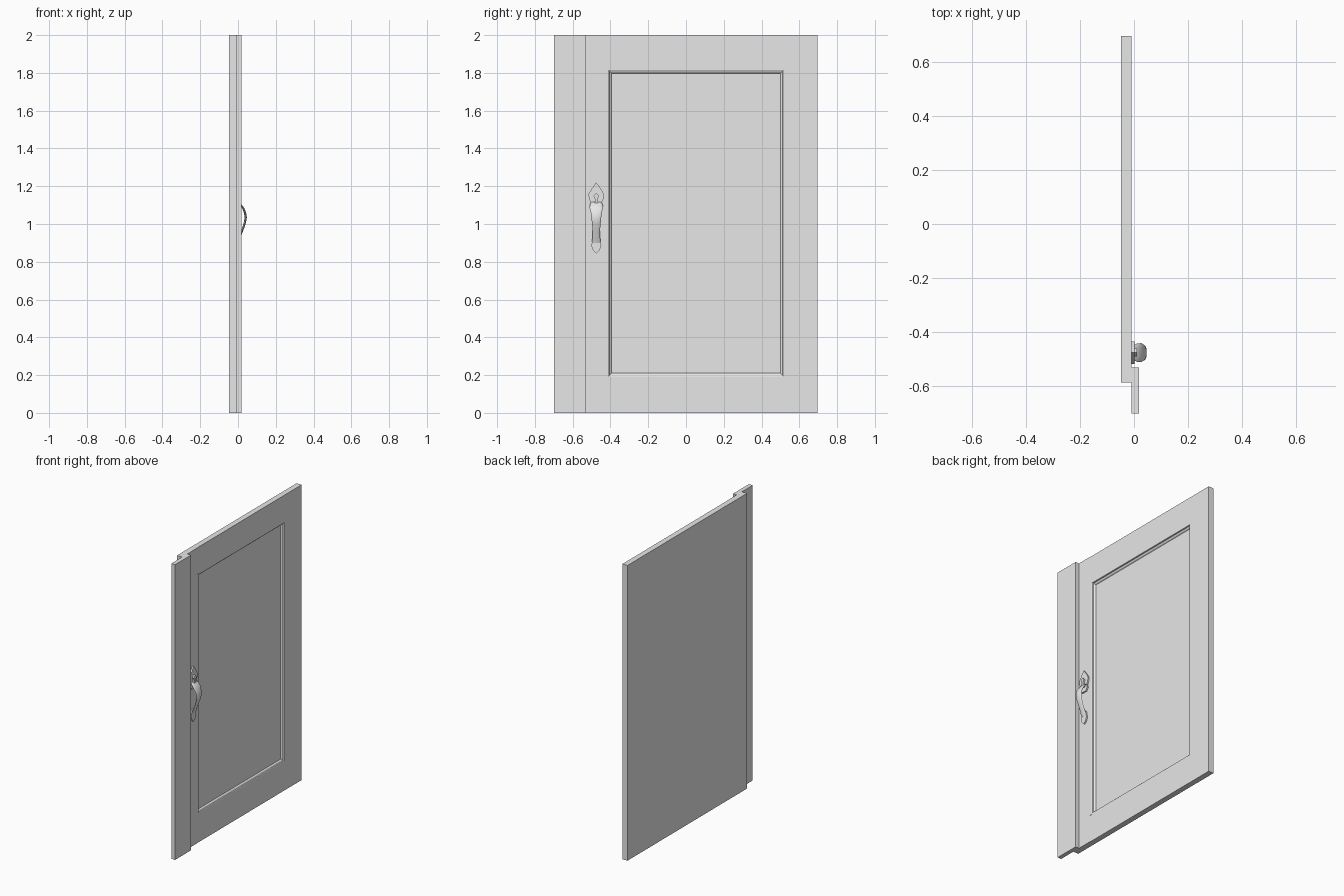
import bpy, bmesh, math

cube = bpy.data.objects.get("Cube")
if cube:
    bpy.data.objects.remove(cube, do_unlink=True)

# One plain grey for the whole door
grey = bpy.data.materials.new("light_grey")
grey.use_nodes = True
colour = (0.8, 0.8, 0.8, 1)
grey.diffuse_color = colour
grey.node_tree.nodes["Principled BSDF"].inputs["Base Color"].default_value = colour


def finish(name, bm, smooth=False):
    bmesh.ops.recalc_face_normals(bm, faces=bm.faces)
    mesh = bpy.data.meshes.new(name)
    bm.to_mesh(mesh)
    bm.free()
    mesh.materials.append(grey)
    obj = bpy.data.objects.new(name, mesh)
    bpy.context.collection.objects.link(obj)
    if smooth:
        bpy.ops.object.select_all(action="DESELECT")
        obj.select_set(True)
        bpy.context.view_layer.objects.active = obj
        bpy.ops.object.shade_smooth_by_angle(angle=math.radians(40))
    return obj


def box(name, x, y, z):
    bm = bmesh.new()
    bmesh.ops.create_cube(bm, size=1)
    for v in bm.verts:
        for i, (lo, hi) in enumerate((x, y, z)):
            v.co[i] = hi if v.co[i] > 0 else lo
    return finish(name, bm)


def plate(name, half_outline, x0, x1, y):
    """Extrude a mirrored outline of (half width, z) along x."""
    pts = [(y + w, z) for w, z in half_outline]
    pts += [(y - w, z) for w, z in reversed(half_outline) if w > 0]
    bm = bmesh.new()
    face = bm.faces.new([bm.verts.new((x0, py, pz)) for py, pz in pts])
    ext = bmesh.ops.extrude_face_region(bm, geom=[face])
    for v in ext["geom"]:
        if isinstance(v, bmesh.types.BMVert):
            v.co.x = x1
    return finish(name, bm)


def loft(name, rings, closed_start=True, smooth=False):
    bm = bmesh.new()
    loops = [[bm.verts.new(p) for p in ring] for ring in rings]
    n = len(loops[0])
    for a, b in zip(loops, loops[1:]):
        for i in range(n):
            j = (i + 1) % n
            bm.faces.new((a[i], a[j], b[j], b[i]))
    if closed_start:
        bm.faces.new(loops[0])
    bm.faces.new(loops[-1])
    return finish(name, bm, smooth)


# Main dimensions
BACK, FRONT, FLOOR = -0.048, -0.010, -0.030
Y0, Y1 = -0.585, 0.695
LEFT, RIGHT, LOW, HIGH = -0.412, 0.517, 0.193, 1.815
SEAM = -0.427
STILE = FRONT + 0.0015

# Door frame: stiles, rails and backing board
box("backing_board", (BACK, FLOOR - 0.004), (Y0, Y1), (0, 2))
box("latch_stile", (FLOOR - 0.004, STILE), (Y0, SEAM), (0, 2))
box("latch_stile_lip", (FLOOR - 0.004, STILE), (SEAM, LEFT), (LOW - 0.008, HIGH + 0.008))
box("hinge_stile", (FLOOR - 0.004, FRONT), (RIGHT, Y1), (0, 2))
box("bottom_rail", (FLOOR - 0.004, FRONT), (SEAM, RIGHT), (0, LOW))
box("top_rail", (FLOOR - 0.004, FRONT), (SEAM, RIGHT), (HIGH, 2))

# Moulded edge stepping down to the sunk panel
steps = [(0, FRONT), (0.004, -0.012), (0.006, -0.019), (0.014, -0.023), (0.018, FLOOR)]
loft("sunk_panel", [[(x, LEFT + d, LOW + d), (x, RIGHT - d, LOW + d),
                     (x, RIGHT - d, HIGH - d), (x, LEFT + d, HIGH - d)]
                    for d, x in steps], closed_start=False)

# Cover strip along the opening edge
box("cover_strip", (-0.009, 0.019), (-0.70, -0.53), (0, 2))

# Handle plates
HY = -0.475
plate("handle_top_plate", [(0, 1.22), (0.022, 1.19), (0.042, 1.157), (0.037, 1.13),
                           (0.028, 1.11), (0.034, 1.09), (0.02, 1.07)], -0.009, 0.001, HY)
plate("handle_foot_plate", [(0.017, 0.93), (0.02, 0.91), (0.027, 0.885),
                            (0.018, 0.862), (0, 0.845)], -0.009, 0.001, HY)

# Thumb latch
plate("thumb_latch", [(0, 1.165), (0.015, 1.148), (0.008, 1.135),
                      (0.008, 1.115), (0.016, 1.10)], 0, 0.012, HY)

# Curved grip: z, x, half width, half thickness
path = [(1.115, -0.003, 0.026, 0.005), (1.105, 0.012, 0.034, 0.005),
        (1.085, 0.027, 0.035, 0.005), (1.06, 0.037, 0.029, 0.006),
        (1.035, 0.041, 0.026, 0.006), (1.005, 0.036, 0.023, 0.006),
        (0.97, 0.024, 0.020, 0.005), (0.935, 0.011, 0.020, 0.005),
        (0.90, -0.002, 0.023, 0.005)]
rings = []
for i, (z, x, w, t) in enumerate(path):
    a, b = path[max(i - 1, 0)], path[min(i + 1, len(path) - 1)]
    dz, dx = b[0] - a[0], b[1] - a[1]
    length = math.hypot(dz, dx)
    nx, nz = -dz / length, dx / length
    ring = []
    for k in range(12):
        ang = math.tau * k / 12
        off = t * math.sin(ang)
        ring.append((x + nx * off, HY + w * math.cos(ang), z + nz * off))
    rings.append(ring)
loft("handle_grip", rings, smooth=True)
